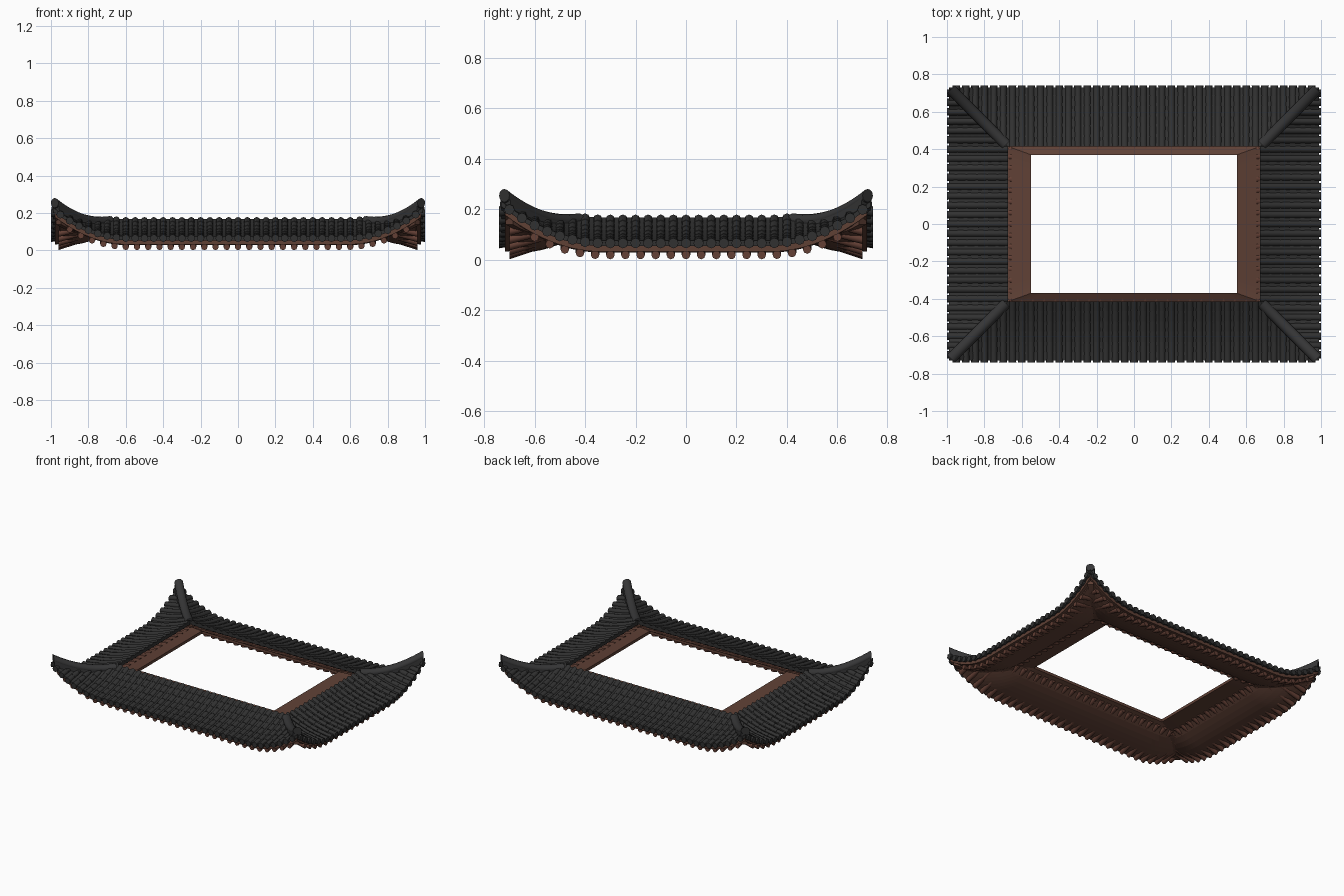
import bpy, bmesh, math
from mathutils import Vector

if "Cube" in bpy.data.objects:
    bpy.data.objects.remove(bpy.data.objects["Cube"])


def material(name, rgb):
    m = bpy.data.materials.new(name)
    m.diffuse_color = (*rgb, 1)
    m.use_nodes = True
    m.node_tree.nodes["Principled BSDF"].inputs["Base Color"].default_value = m.diffuse_color
    return m


TILE = material("charcoal tile", (0.031, 0.031, 0.031))
RIDGE = material("ridge grey", (0.036, 0.036, 0.037))
WOOD = material("brown wood", (0.115, 0.052, 0.036))
RAFTER = material("red brown rafter", (0.125, 0.050, 0.035))

LX, LY, DEPTH = 0.99, 0.73, 0.315      # eave half sizes, roof depth


def height(p, d):
    """Roof surface: p = distance in from the eave, d = distance from the corner."""
    t = 1 - p / DEPTH
    sag = 0.065 * t * (1 - t) if 0 < t < 1 else 0
    return 0.16 - 0.092 * t - sag + 0.155 * max(0, 1 - d / 0.4) ** 2


class Part:
    """Collects lofted closed loops into one mesh object."""

    def __init__(self, name, mat):
        self.name, self.mat, self.bm = name, mat, bmesh.new()

    def loft(self, loops, quad_caps=False):
        rows = [[self.bm.verts.new(q) for q in loop] for loop in loops]
        n = len(rows[0])
        for a, b in zip(rows, rows[1:]):
            for i in range(n):
                j = (i + 1) % n
                self.bm.faces.new((a[i], a[j], b[j], b[i]))
        for r in (rows[0], rows[-1]):
            if quad_caps:
                for i in range(n // 2 - 1):
                    self.bm.faces.new((r[i], r[i + 1], r[n - 2 - i], r[n - 1 - i]))
            else:
                self.bm.faces.new(r)

    def finish(self, smooth=False):
        bmesh.ops.recalc_face_normals(self.bm, faces=self.bm.faces[:])
        me = bpy.data.meshes.new(self.name)
        self.bm.to_mesh(me)
        self.bm.free()
        me.materials.append(self.mat)
        ob = bpy.data.objects.new(self.name, me)
        bpy.context.collection.objects.link(ob)
        if smooth:
            bpy.ops.object.select_all(action='DESELECT')
            ob.select_set(True)
            bpy.context.view_layer.objects.active = ob
            bpy.ops.object.shade_smooth_by_angle(angle=math.radians(50))


def ring(place, s, o, z, r, n=8):
    """Circle across a row that runs in or out from the eave."""
    return [place(s + r * math.cos(2 * math.pi * i / n), o,
                  z + r * math.sin(2 * math.pi * i / n)) for i in range(n)]


def build_side(label, place, L, O, inner_l, inner_o):
    us = [i / 24 for i in range(-24, 25)]
    ps = [DEPTH * i / 8 for i in range(9)]

    # tiled deck
    deck = Part(label + "_pan_tiles", TILE)
    loops = []
    for u in us:
        top, low = [], []
        for p in ps:
            s = u * (L - p)
            z = height(p, L - abs(s))
            top.append(place(s, O - p, z + 0.007))
            low.append(place(s, O - p, z - 0.014))
        loops.append(top + low[::-1])
    deck.loft(loops, True)
    deck.finish()

    # wooden soffit, carried on past the tiles to the inner opening
    soffit = Part(label + "_soffit", WOOD)
    loops = []
    for u in us:
        top, low = [], []
        for p in ps:
            q = max(p, 0.03)
            s = u * (L - q)
            z = height(q, L - abs(s))
            bulge = abs(math.sin(math.pi * p / DEPTH)) ** 0.6
            top.append(place(s, O - q, z - 0.012 - 0.022 * p / DEPTH))
            low.append(place(s, O - q, z - 0.03 - 0.02 * p / DEPTH - 0.02 * bulge))
        top.append(place(u * inner_l, inner_o, 0.150))
        low.append(place(u * inner_l, inner_o, 0.130))
        loops.append(top + low[::-1])
    soffit.loft(loops, True)
    soffit.finish()

    # fascia board under the tile ends
    fascia = Part(label + "_fascia", WOOD)
    loops = []
    for u in us:
        loop = []
        for p, dz in ((0.012, -0.012), (0.012, -0.038), (0.035, -0.038), (0.035, -0.012)):
            s = u * (L - p)
            loop.append(place(s, O - p, height(p, L - abs(s)) + dz))
        loops.append(loop)
    fascia.loft(loops)
    fascia.finish()

    # round cover tiles in overlapping courses
    covers = Part(label + "_cover_tiles", TILE)
    n = int((L - 0.015) / 0.05)
    for i in range(-n, n + 1):
        s = i * 0.05
        d = L - abs(s)
        end, p, loops = min(d, DEPTH), -0.01, []
        while p < end - 0.004:
            q = min(p + 0.055, end)
            loops.append(ring(place, s, O - p, height(p, d), 0.0205))
            loops.append(ring(place, s, O - q, height(q, d), 0.0185))
            p = q
        covers.loft(loops)
    covers.finish(True)

    # straight round rafters, mostly hidden in the soffit
    rafters = Part(label + "_rafters", RAFTER)
    n = int((L - 0.07) / 0.06)
    for i in range(-n, n + 1):
        s = i * 0.06
        d = L - abs(s)
        p0, p1 = 0.03, min(d, DEPTH + 0.02)
        z0, z1 = height(p0, d) - 0.053, height(p1, d) - 0.047
        rafters.loft([ring(place, s, O - p0, z0, 0.017),
                      ring(place, s, O - p1, z1, 0.017)])
    rafters.finish(True)


for sg, front, side in ((-1, "front", "left"), (1, "back", "right")):
    build_side(front, lambda s, o, z, g=sg: Vector((s, g * o, z)), LX, LY, 0.55, 0.37)
    build_side(side, lambda s, o, z, g=sg: Vector((g * o, s, z)), LY, LX, 0.37, 0.55)

# hip ridges with round ends, and the corner beams beneath them
for sx in (-1, 1):
    for sy in (-1, 1):
        tag = ("left" if sx < 0 else "right") + ("_front" if sy < 0 else "_back")
        across = Vector((sx, -sy, 0)).normalized()

        def section(p, pts, base):
            c = Vector((sx * (LX - p), sy * (LY - p), base))
            return [c + across * a + Vector((0, 0, b)) for a, b in pts]

        hip, roll, beam = [], [], []
        for k in range(15):
            f = k / 14
            p = (DEPTH - 0.005) * (1 - f) + 0.014 * f
            z = height(p, p)
            h = -0.008 + 0.048 * f
            hip.append(section(p, [(-0.03, -0.025), (0.03, -0.025), (0.027, h), (-0.027, h)], z))
            circle = [(0.029 * math.cos(math.pi * i / 6), 0.026 * math.sin(math.pi * i / 6))
                      for i in range(12)]
            roll.append(section(p - 0.004, circle, z + h))
            p = max(p, 0.03)
            z = height(p, p)
            beam.append(section(p, [(-0.02, -0.065), (0.02, -0.065), (0.02, -0.015), (-0.02, -0.015)], z))
        for name, mat, loops in (("_hip_ridge", RIDGE, hip), ("_hip_roll", RIDGE, roll),
                                 ("_corner_beam", WOOD, beam)):
            part = Part(tag + name, mat)
            part.loft(loops)
            part.finish(name == "_hip_roll")
